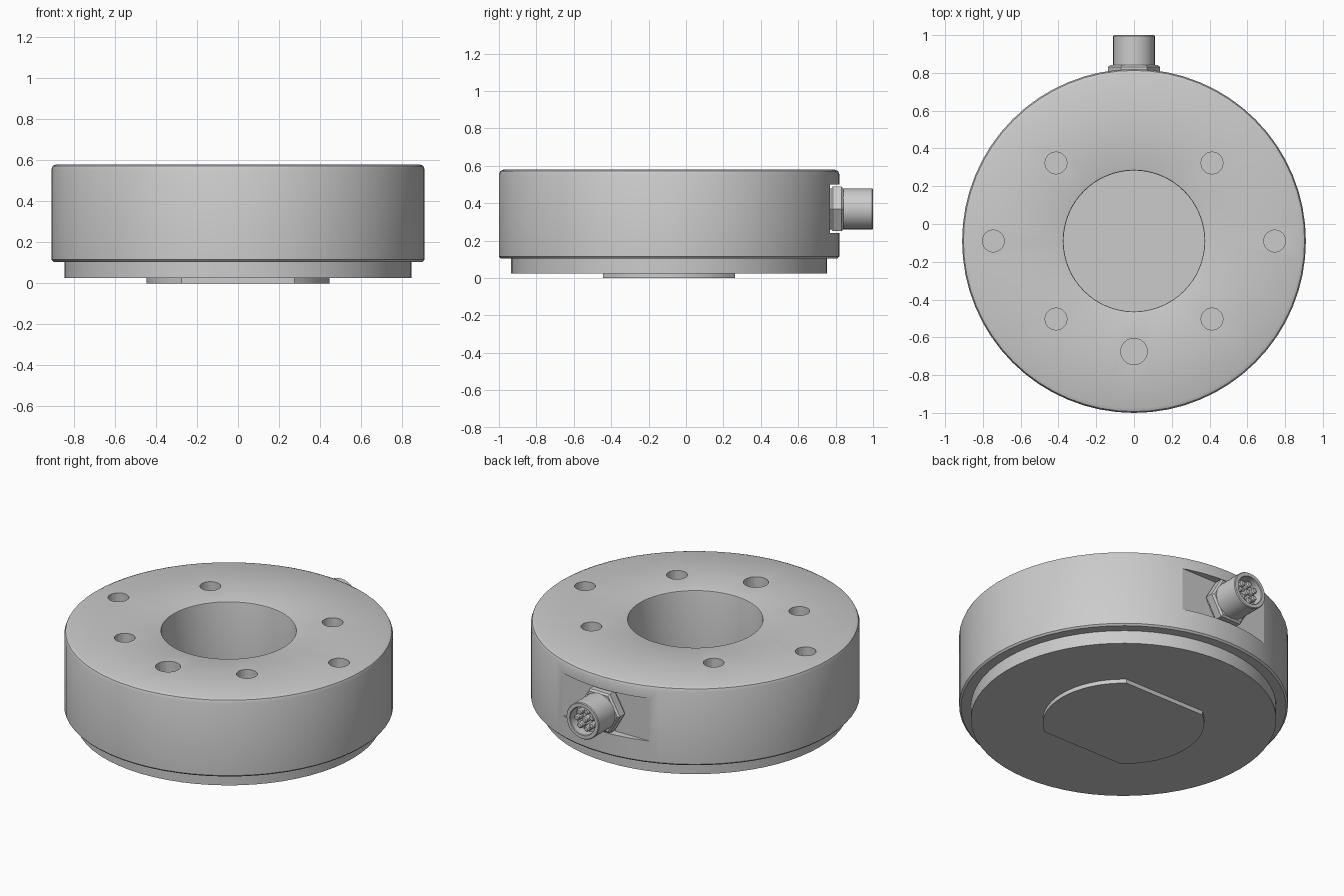
import bpy, bmesh, math
from mathutils import Matrix

if "Cube" in bpy.data.objects:
    bpy.data.objects.remove(bpy.data.objects["Cube"])

CY = -0.09          # centre of the round housing in y
FLAT_Y = 0.77       # floor of the connector pocket
CON_Z = 0.37        # connector axis height


def finish(name, bm, angle=30):
    bmesh.ops.recalc_face_normals(bm, faces=bm.faces)
    me = bpy.data.meshes.new(name)
    bm.to_mesh(me)
    bm.free()
    ob = bpy.data.objects.new(name, me)
    bpy.context.collection.objects.link(ob)
    if angle:
        smooth(ob, angle)
    return ob


def smooth(ob, angle=30):
    bpy.ops.object.select_all(action='DESELECT')
    ob.select_set(True)
    bpy.context.view_layer.objects.active = ob
    bpy.ops.object.shade_smooth_by_angle(angle=math.radians(angle))


def lathe(bm, profile, n, matrix):
    """Revolve (radius, height) points around local z; both ends get capped."""
    rings = []
    for r, z in profile:
        rings.append([bm.verts.new(matrix @ Matrix.Rotation(2 * math.pi * i / n, 4, 'Z')
                                   @ Matrix.Translation((r, 0, z)).to_translation())
                      for i in range(n)])
    for a, b in zip(rings, rings[1:]):
        for i in range(n):
            j = (i + 1) % n
            bm.faces.new((a[i], a[j], b[j], b[i]))
    bm.faces.new(rings[0])
    bm.faces.new(rings[-1])


def cut(ob, cutter):
    cutter.hide_render = True
    mod = ob.modifiers.new("cut", 'BOOLEAN')
    mod.operation = 'DIFFERENCE'
    mod.solver = 'EXACT'
    mod.object = cutter
    bpy.context.view_layer.objects.active = ob
    bpy.ops.object.modifier_apply(modifier=mod.name)
    bpy.data.objects.remove(cutter)
    smooth(ob)


centre = Matrix.Translation((0, CY, 0))

# Housing: wide ring with chamfered rims and a deep blind bore
bm = bmesh.new()
lathe(bm, [(0.80, 0.105), (0.90, 0.105), (0.91, 0.115), (0.91, 0.555), (0.903, 0.572),
           (0.885, 0.58), (0.383, 0.58), (0.375, 0.577), (0.373, 0.57), (0.373, 0.14)],
      64, centre)
housing = finish("housing", bm)

# Cutters: bolt holes, larger dowel hole and the flat connector pocket
bm = bmesh.new()
holes = [(sx * x, y, 0.058) for sx in (-1, 1) for x, y in ((0.745, 0), (0.413, 0.413), (0.413, -0.413))]
for x, y, r in holes + [(0, -0.585, 0.07)]:
    lathe(bm, [(r, 0.38), (r, 0.65)], 24, Matrix.Translation((x, CY + y, 0)))
bmesh.ops.create_cube(bm, size=1, matrix=Matrix.Translation((0, FLAT_Y + 0.15, CON_Z))
                      @ Matrix.Diagonal((0.9, 0.3, 0.26, 1)))
cut(housing, finish("pocket_cutter", bm, 0))

# Lower mounting flange
bm = bmesh.new()
lathe(bm, [(0.845, 0.025), (0.845, 0.11)], 64, centre)
finish("mounting_flange", bm)

# Locating boss: short disc with two flats
bm = bmesh.new()
R, F = 0.447, 0.353
a0 = math.asin(F / R)
pts = []
for start in (-a0, math.pi - a0):
    for i in range(17):
        a = start + 2 * a0 * i / 16
        pts.append((R * math.cos(a), CY + R * math.sin(a)))
face = bm.faces.new([bm.verts.new((x, y, 0)) for x, y in pts])
ext = bmesh.ops.extrude_face_region(bm, geom=[face])
for v in [g for g in ext["geom"] if isinstance(g, bmesh.types.BMVert)]:
    v.co.z = 0.03
finish("locating_boss", bm)

# Connector parts: local z runs outward along +y
axis = Matrix.Translation((0, FLAT_Y, CON_Z)) @ Matrix.Rotation(-math.pi / 2, 4, 'X')

bm = bmesh.new()
lathe(bm, [(0.125, -0.005), (0.125, 0.005), (0.137, 0.015), (0.137, 0.062), (0.125, 0.072)], 6, axis)
finish("connector_nut", bm)

bm = bmesh.new()
lathe(bm, [(0.11, 0.0), (0.11, 0.225), (0.106, 0.23), (0.086, 0.23), (0.083, 0.226), (0.083, 0.17)],
      32, axis)
finish("connector_barrel", bm)

# Contact pins: one in the middle, seven around it
bm = bmesh.new()
for i in range(8):
    a = 2 * math.pi * i / 7
    d = 0 if i == 7 else 0.053
    lathe(bm, [(0.018, 0.165), (0.018, 0.205), (0.012, 0.212)], 12,
          axis @ Matrix.Translation((d * math.cos(a), d * math.sin(a), 0)))
finish("connector_pins", bm)
